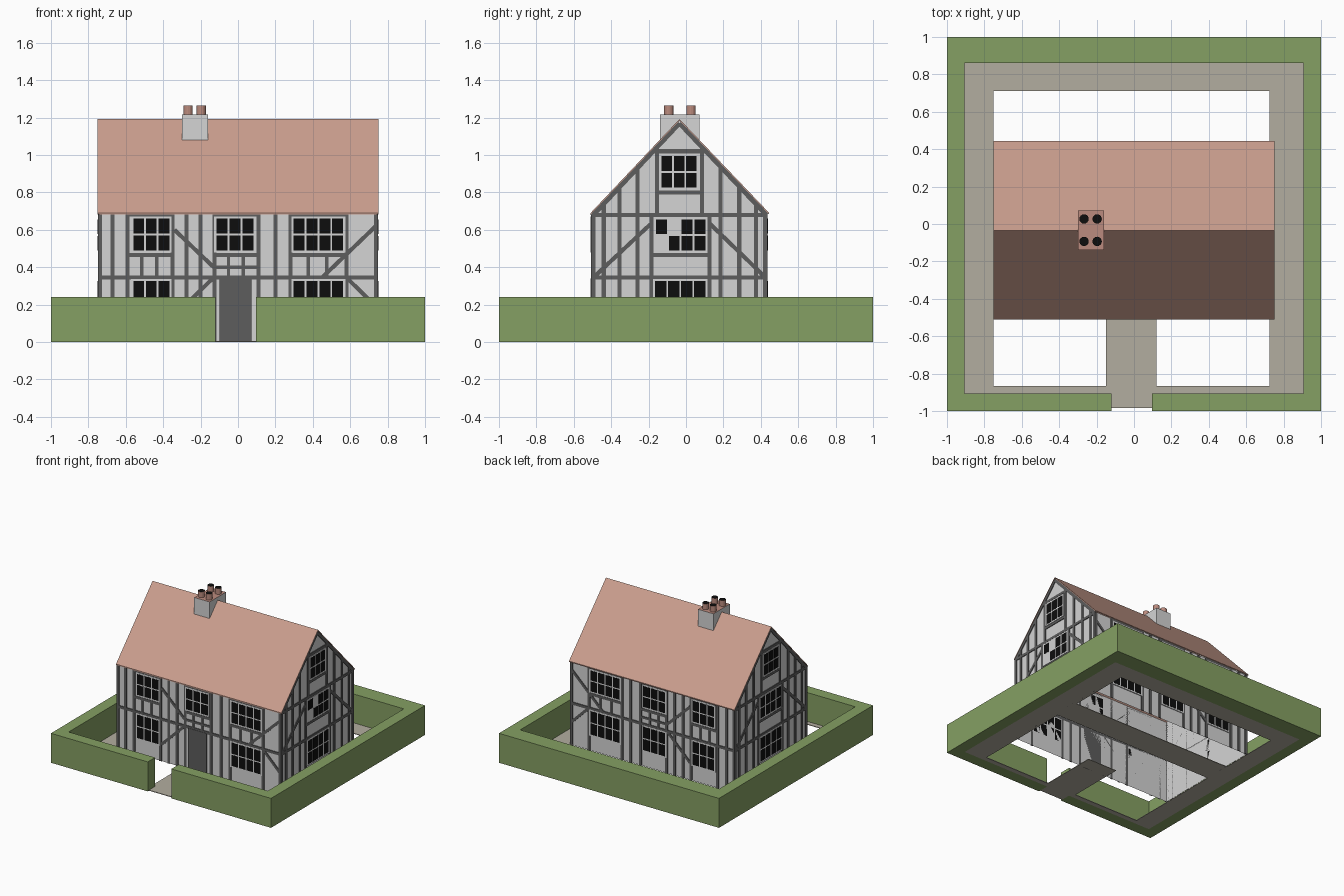
import bpy, bmesh, math
from mathutils import Vector

if "Cube" in bpy.data.objects:
    bpy.data.objects.remove(bpy.data.objects["Cube"])


def mat(name, r, g, b):
    m = bpy.data.materials.new(name)
    m.diffuse_color = (r, g, b, 1)
    m.use_nodes = True
    m.node_tree.nodes["Principled BSDF"].inputs["Base Color"].default_value = m.diffuse_color
    return m


PLASTER = mat("white plaster", 0.66, 0.66, 0.66)
TIMBER = mat("grey timber", 0.11, 0.11, 0.11)
GLASS = mat("black glass", 0.004, 0.004, 0.004)
ROOF = mat("roof tile", 0.59, 0.34, 0.27)
POT = mat("terracotta", 0.50, 0.26, 0.21)
HEDGE = mat("hedge green", 0.235, 0.35, 0.125)
PATH = mat("path stone", 0.45, 0.42, 0.35)


def finish(bm, name, *mats):
    bmesh.ops.recalc_face_normals(bm, faces=bm.faces)
    me = bpy.data.meshes.new(name)
    bm.to_mesh(me)
    bm.free()
    ob = bpy.data.objects.new(name, me)
    for m in mats:
        me.materials.append(m)
    bpy.context.collection.objects.link(ob)
    return ob


def prism(bm, bottom, shift):
    """Closed prism: a polygon swept along a vector."""
    a = [bm.verts.new(p) for p in bottom]
    b = [bm.verts.new(Vector(p) + Vector(shift)) for p in bottom]
    n = len(a)
    bm.faces.new(a)
    bm.faces.new(b)
    for i in range(n):
        bm.faces.new((a[i], a[(i + 1) % n], b[(i + 1) % n], b[i]))


def box(bm, x0, x1, y0, y1, z0, z1):
    prism(bm, [(x0, y0, z0), (x1, y0, z0), (x1, y1, z0), (x0, y1, z0)], (0, 0, z1 - z0))


# House dimensions: wall planes, eaves and ridge
WX, YF, YB, EAVE = 0.743, -0.503, 0.43, 0.69
RY, RZ, RF, RB = -0.035, 1.192, -0.51, 0.445


def roof_z(y):
    if y < RY:
        return EAVE + (y - RF) / (RY - RF) * (RZ - EAVE)
    return EAVE + (RB - y) / (RB - RY) * (RZ - EAVE)


# Each wall: (u, z) on the wall plus outward direction
SIDES = {
    "front": (lambda u, z: (u, YF, z), Vector((0, -1, 0))),
    "back": (lambda u, z: (u, YB, z), Vector((0, 1, 0))),
    "right": (lambda u, z: (WX, u, z), Vector((1, 0, 0))),
    "left": (lambda u, z: (-WX, u, z), Vector((-1, 0, 0))),
}


def plate(bm, side, pts, depth):
    f, n = SIDES[side]
    prism(bm, [f(*p) for p in pts], n * depth)


def rect(bm, side, u0, u1, z0, z1, depth):
    plate(bm, side, [(u0, z0), (u1, z0), (u1, z1), (u0, z1)], depth)


def bar(bm, side, u0, z0, u1, z1, w=0.022, depth=0.006):
    d = Vector((u1 - u0, z1 - z0)).normalized() * w / 2
    plate(bm, side, [(u0 - d.y, z0 + d.x), (u0 + d.y, z0 - d.x),
                     (u1 + d.y, z1 - d.x), (u1 - d.y, z1 + d.x)], depth)


# Wall shell, open below and under the roof
bm = bmesh.new()
prism(bm, [(-WX, YF, 0), (-WX, YB, 0), (-WX, YB, EAVE), (-WX, RY, RZ - 0.006), (-WX, YF, EAVE)],
      (2 * WX, 0, 0))
bmesh.ops.recalc_face_normals(bm, faces=bm.faces)
bmesh.ops.delete(bm, geom=[f for f in bm.faces if abs(f.normal.z) > 0.3], context='FACES_ONLY')
finish(bm, "walls", PLASTER)

# Roof sheet
bm = bmesh.new()
t = 0.008
prism(bm, [(-0.752, RF, EAVE), (-0.752, RY, RZ), (-0.752, RB, EAVE),
           (-0.752, RB, EAVE - t), (-0.752, RY, RZ - t), (-0.752, RF, EAVE - t)], (1.504, 0, 0))
finish(bm, "roof", ROOF)

# Timber frame
bm = bmesh.new()
for s in ("front", "back"):
    for u in (-0.737, -0.67, -0.59, -0.35, -0.275, -0.20, -0.125, 0.11, 0.20, 0.28, 0.58, 0.737):
        bar(bm, s, u, 0, u, EAVE - 0.005)
    bar(bm, s, -WX, 0.345, WX, 0.345)
    for a, b in ((-0.60, -0.34), (-0.135, 0.12), (0.27, 0.59)):
        bar(bm, s, a, 0.465, b, 0.465)
        bar(bm, s, a, 0.68, b, 0.68, 0.018)
        for k in (0.33, 0.64):
            bar(bm, s, a + (b - a) * k, 0.345, a + (b - a) * k, 0.465, 0.018)
    bar(bm, s, -0.135, 0.40, 0.12, 0.40, 0.018)
    # braces
    for d in ((-0.34, 0.60, -0.13, 0.40), (-0.13, 0.345, -0.34, 0.14),
              (0.737, 0.62, 0.45, 0.345), (0.58, 0.345, 0.737, 0.19)):
        bar(bm, s, *d)
for s in ("right", "left"):
    for u in (-0.44, -0.355, -0.26, 0.185, 0.285, 0.375):
        bar(bm, s, u, 0, u, roof_z(u) - 0.012)
    for u in (-0.155, 0.085):
        bar(bm, s, u, 0.68, u, roof_z(u) - 0.012)
    for u in (YF + 0.008, -0.185, 0.125, YB - 0.008):
        bar(bm, s, u, 0, u, 0.68)
    for a, b, z in ((YF, YB, 0.68), (YF, YB, 0.345), (-0.19, 0.13, 0.465),
                    (-0.16, 0.09, 0.80), (-0.17, 0.10, 1.02)):
        bar(bm, s, a, z, b, z)
    # braces and rake boards
    bar(bm, s, -0.19, 0.63, -0.49, 0.35)
    bar(bm, s, 0.13, 0.63, 0.42, 0.35)
    bar(bm, s, RF + 0.008, EAVE - 0.017, RY, RZ - 0.022, 0.026)
    bar(bm, s, RB - 0.016, EAVE - 0.010, RY, RZ - 0.022, 0.026)
finish(bm, "timber_frame", TIMBER)

# Windows: pale surround with black panes
frames, panes = bmesh.new(), bmesh.new()


def window(side, u0, u1, z0, z1, cols, rows=2, skip=()):
    m, gap = 0.012, 0.01
    rect(frames, side, u0 - m, u1 + m, z0 - m, z1 + m, 0.0068)
    w, h = (u1 - u0 + gap) / cols, (z1 - z0 + gap) / rows
    for c in range(cols):
        for r in range(rows):
            if (c, r) not in skip:
                a, b = u0 + c * w, z0 + r * h
                rect(panes, side, a, a + w - gap, b, b + h - gap, 0.008)


for s in ("front", "back"):
    for u0, u1, cols in ((-0.56, -0.367, 3), (-0.115, 0.083, 3), (0.297, 0.562, 4)):
        window(s, u0, u1, 0.49, 0.66, cols)
        if s == "back" or cols == 4 or u0 < -0.3:
            window(s, u0, u1, 0.135, 0.326, cols)
for s in ("right", "left"):
    window(s, -0.13, 0.057, 0.825, 0.995, 3)
    # two panes are missing on the right side
    window(s, -0.16, 0.103, 0.49, 0.655, 4, skip=((0, 0), (1, 1)) if s == "right" else ())
    window(s, -0.165, 0.103, 0.135, 0.326, 4)
finish(frames, "window_frames", PLASTER)
finish(panes, "window_panes", GLASS)

# Door with pale jambs
bm = bmesh.new()
rect(bm, "front", -0.098, 0.072, 0, 0.34, 0.0085)
finish(bm, "door", TIMBER)

# Chimney stack with terracotta top
bm = bmesh.new()
box(bm, -0.30, -0.16, -0.14, 0.073, 1.06, 1.217)
bmesh.ops.recalc_face_normals(bm, faces=bm.faces)
for f in bm.faces:
    f.material_index = int(f.normal.z > 0.9)
finish(bm, "chimney", PLASTER, POT)

# Chimney pots with dark mouths
for i, (x, y) in enumerate([(x, y) for x in (-0.267, -0.197) for y in (-0.093, 0.027)]):
    bm = bmesh.new()
    ring = [(x + 0.025 * math.cos(k * math.tau / 16), y + 0.025 * math.sin(k * math.tau / 16), 1.21)
            for k in range(16)]
    prism(bm, ring, (0, 0, 0.055))
    bmesh.ops.recalc_face_normals(bm, faces=bm.faces)
    for f in bm.faces:
        f.material_index = int(f.normal.z > 0.9)
    ob = finish(bm, f"chimney_pot_{i + 1}", POT, GLASS)

# Hedge: one outline with a gate gap
bm = bmesh.new()
prism(bm, [(x, y, 0) for x, y in (
    (-0.12, -1), (-1, -1), (-1, 1), (1, 1), (1, -1), (0.095, -1), (0.095, -0.905), (0.905, -0.905),
    (0.905, 0.86), (-0.905, 0.86), (-0.905, -0.905), (-0.12, -0.905))], (0, 0, 0.242))
finish(bm, "hedge", HEDGE)

# Paths: ring round the garden, entrance, and strip under the house
bm = bmesh.new()
for x0, x1, y0, y1 in ((-0.905, 0.905, 0.71, 0.86), (-0.905, 0.905, -0.905, -0.865),
                       (-0.905, -0.75, -0.865, 0.71), (0.725, 0.905, -0.865, 0.71),
                       (-0.15, 0.12, -0.865, -0.39), (-0.12, 0.095, -0.985, -0.905),
                       (-0.75, 0.725, -0.03, 0.19)):
    box(bm, x0, x1, y0, y1, 0, 0.005)
finish(bm, "path", PATH)
